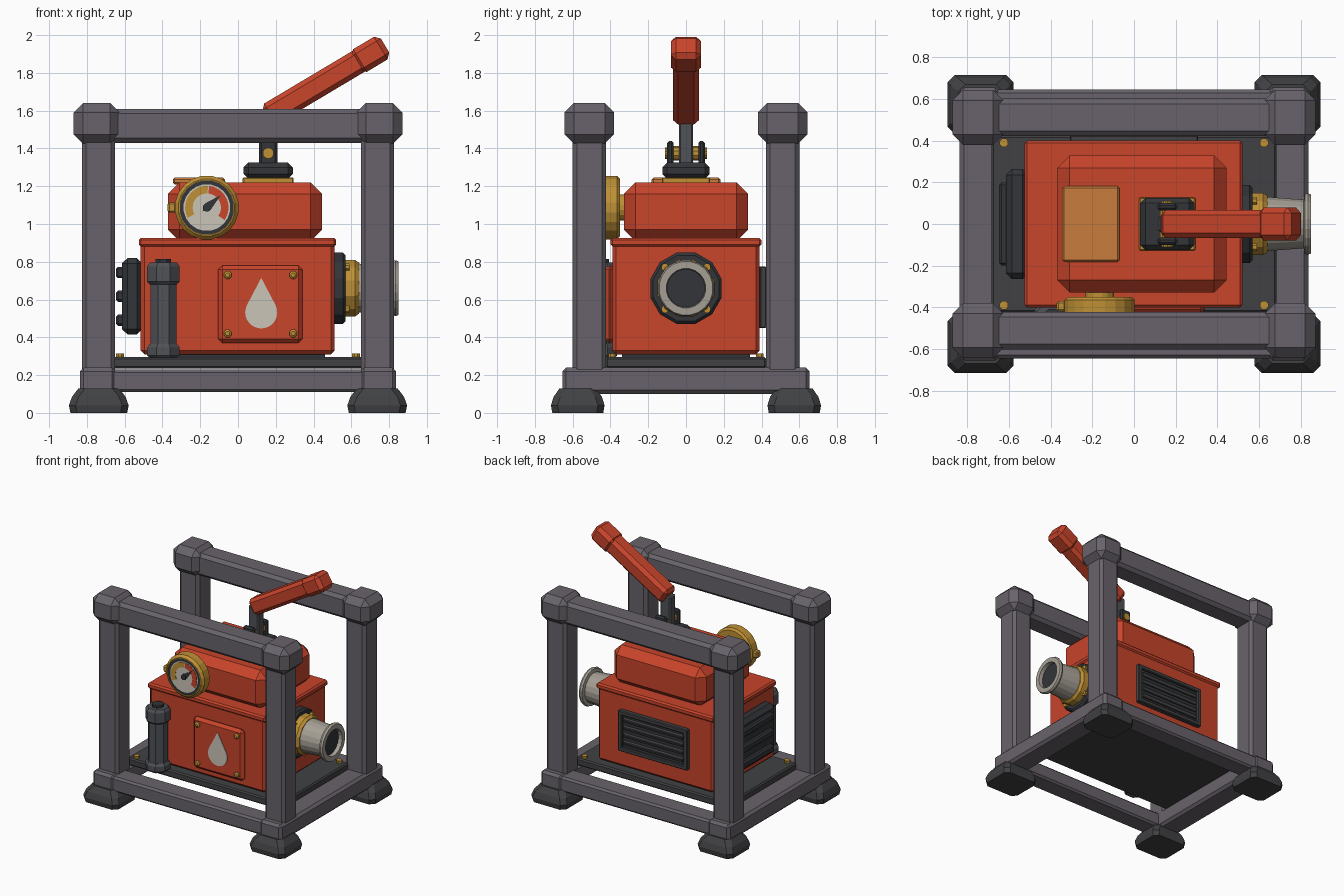
import bpy, bmesh
from math import sin, cos, pi, radians
from mathutils import Matrix, Vector

cube = bpy.data.objects.get("Cube")
if cube:
    bpy.data.objects.remove(cube, do_unlink=True)


def material(name, rgb):
    m = bpy.data.materials.new(name)
    m.use_nodes = True
    m.diffuse_color = (*rgb, 1)
    m.node_tree.nodes["Principled BSDF"].inputs["Base Color"].default_value = (*rgb, 1)
    return m


RED = material("red paint", (0.58, 0.058, 0.024))
FRAME = material("frame grey", (0.138, 0.124, 0.145))
DARK = material("dark rubber", (0.052, 0.053, 0.057))
BLACK = material("charcoal", (0.033, 0.035, 0.040))
STEEL = material("blue steel", (0.080, 0.084, 0.096))
BRASS = material("brass", (0.52, 0.28, 0.035))
COPPER = material("orange copper", (0.58, 0.20, 0.045))
PIPE = material("pale metal", (0.38, 0.35, 0.30))
CREAM = material("cream", (0.60, 0.56, 0.48))

TO_X = Matrix.Rotation(pi / 2, 4, "Y")
TO_FRONT = Matrix.Rotation(pi / 2, 4, "X")


def finish(name, bm, mat):
    bmesh.ops.recalc_face_normals(bm, faces=bm.faces)
    mesh = bpy.data.meshes.new(name)
    bm.to_mesh(mesh)
    bm.free()
    mesh.materials.append(mat)
    ob = bpy.data.objects.new(name, mesh)
    bpy.context.collection.objects.link(ob)
    return ob


def box(name, x, y, z, mat, bevel=0.01, rot=None):
    """Chamfered box from (min, max) ranges; rot turns it about its centre."""
    bm = bmesh.new()
    size = [r[1] - r[0] for r in (x, y, z)]
    centre = Vector([(r[1] + r[0]) / 2 for r in (x, y, z)])
    bmesh.ops.create_cube(bm, size=1, matrix=Matrix.Diagonal((*size, 1)))
    if bevel:
        bmesh.ops.bevel(bm, geom=bm.edges[:], offset=bevel, segments=1, affect="EDGES")
    bm.transform(Matrix.Translation(centre) @ (rot or Matrix()))
    return finish(name, bm, mat)


def skin(bm, rings):
    """Join equal rings of vertices and cap both ends."""
    for a, b in zip(rings, rings[1:]):
        for i in range(len(a)):
            j = (i + 1) % len(a)
            bm.faces.new((a[i], a[j], b[j], b[i]))
    bm.faces.new(rings[0])
    bm.faces.new(rings[-1])


def lathe(name, profile, at, mat, turn=Matrix(), sides=16):
    """Revolve (radius, height) points about an axis starting at a point."""
    bm = bmesh.new()
    angles = [2 * pi * (i + 0.5) / sides for i in range(sides)]
    skin(bm, [[bm.verts.new((r * cos(a), r * sin(a), h)) for a in angles]
              for r, h in profile])
    bm.transform(Matrix.Translation(at) @ turn)
    return finish(name, bm, mat)


def disc(name, r, h, at, mat, turn=Matrix(), sides=16):
    return lathe(name, [(r, 0), (r, h)], at, mat, turn, sides)


def plate(name, points, y, mat, depth=0.004):
    """Thin flat shape in the x-z plane, facing the front."""
    bm = bmesh.new()
    skin(bm, [[bm.verts.new((px, d, pz)) for px, pz in points] for d in (y, y - depth)])
    return finish(name, bm, mat)


def span(c, half):
    return (c - half, c + half)


# Four feet, posts, top joints and deck bolts
for sx, side in ((-1, "right"), (1, "left")):
    for sy, end in ((-1, "front"), (1, "back")):
        tag = f"{end}_{side}"
        bm = bmesh.new()
        rings = []
        for k, z in ((0.95, 0), (1, 0.04), (0.9, 0.085), (0.68, 0.13)):
            w, d, c = 0.158 * k, 0.142 * k, 0.035
            corners = [(w, c - d), (w, d - c), (w - c, d), (c - w, d),
                       (-w, d - c), (-w, c - d), (c - w, -d), (w - c, -d)]
            rings.append([bm.verts.new((sx * 0.737 + px, sy * 0.573 + py, z))
                          for px, py in corners])
        skin(bm, rings)
        finish(f"foot_{tag}", bm, DARK)
        px, py = sx * 0.738, sy * 0.512
        box(f"post_{tag}", span(px, 0.088), span(py, 0.088), (0.2, 1.5), FRAME, 0.022)
        box(f"joint_{tag}", span(px + sx * 0.011, 0.122), span(py, 0.132),
            (1.425, 1.64), FRAME, 0.05)
        disc(f"deck_bolt_{tag}", 0.022, 0.025, (sx * 0.625, sy * 0.39, 0.29), BRASS, sides=8)

# Frame rails
for s, end in ((-1, "front"), (1, "back")):
    box(f"top_beam_{end}", (-0.75, 0.75), span(s * 0.512, 0.09), (1.43, 1.61), FRAME, 0.025)
    box(f"bottom_rail_{end}", (-0.72, 0.72), span(s * 0.565, 0.08), (0.11, 0.23), FRAME, 0.015)
for s, side in ((-1, "right"), (1, "left")):
    box(f"side_rail_{side}", span(s * 0.742, 0.095), (-0.655, 0.655), (0.1, 0.24), FRAME, 0.02)
box("deck", (-0.685, 0.685), (-0.425, 0.425), (0.235, 0.295), DARK, 0.01)

# Housing
box("body", (-0.515, 0.512), (-0.39, 0.39), (0.31, 0.9), RED, 0.02)
box("body_base", (-0.46, 0.46), (-0.34, 0.34), (0.28, 0.33), BLACK, 0)
box("flange", (-0.525, 0.52), (-0.4, 0.4), (0.88, 0.927), RED, 0.012)
box("hood", (-0.37, 0.445), (-0.328, 0.328), (0.91, 1.22), RED, 0.06)
box("hood_plate", (-0.345, -0.07), (-0.182, 0.182), (1.21, 1.246), COPPER, 0.01)

# Front cover with drop mark and bolts
box("front_cover", (-0.105, 0.342), (-0.43, -0.38), (0.37, 0.78), RED, 0.022)
drop = [(0.123, 0.715)]
for i in range(19):
    a = radians(27 - i * 13)
    drop.append((0.123 + 0.085 * cos(a), 0.532 + 0.085 * sin(a)))
plate("drop_mark", drop, -0.429, CREAM, 0.006)
for x in (-0.055, 0.292):
    for z in (0.42, 0.73):
        lathe("cover_bolt", [(0.022, 0), (0.022, 0.012), (0.012, 0.02)],
              (x, -0.428, z), BRASS, TO_FRONT, 8)

# Pressure gauge
gx, gz = -0.165, 1.087
disc("gauge_neck", 0.07, 0.08, (gx, -0.3, gz), BRASS, TO_FRONT)
lathe("gauge_case", [(0.155, 0), (0.17, 0.015), (0.17, 0.08), (0.152, 0.1),
                     (0.145, 0.1), (0.145, 0.088)], (gx, -0.35, gz), BRASS, TO_FRONT, 20)
disc("gauge_rim", 0.144, 0.006, (gx, -0.438, gz), BLACK, TO_FRONT, 20)
disc("gauge_dial", 0.124, 0.004, (gx, -0.443, gz), CREAM, TO_FRONT, 20)
box("gauge_nub", (-0.372, -0.325), (-0.42, -0.37), (1.06, 1.115), BRASS, 0.01)


def arc(a, b):
    steps = [radians(a + (b - a) * i / 10) for i in range(11)]
    return ([(gx + 0.115 * cos(t), gz + 0.115 * sin(t)) for t in steps]
            + [(gx + 0.075 * cos(t), gz + 0.075 * sin(t)) for t in reversed(steps)])


plate("gauge_arc_normal", arc(208, 87), -0.446, BRASS)
plate("gauge_arc_high", arc(84, -35), -0.446, RED)
needle = [(0.1, 42), (0.024, 110), (0.03, 222), (0.024, -30)]
plate("gauge_needle", [(gx + r * cos(radians(a)), gz + r * sin(radians(a)))
                       for r, a in needle], -0.45, BLACK)
disc("gauge_hub", 0.022, 0.008, (gx, -0.449, gz), BLACK, TO_FRONT, 10)

# Canister standing by the front
lathe("canister", [(0.075, 0.02), (0.075, 0.42)], (-0.395, -0.45, 0.29), STEEL, sides=8)
for z, h in ((0.29, 0.075), (0.68, 0.115)):
    lathe("canister_cap", [(0.078, 0), (0.093, 0.015), (0.093, h - 0.02), (0.078, h)],
          (-0.395, -0.45, z), STEEL, sides=8)
disc("canister_stem", 0.045, 0.025, (-0.395, -0.45, 0.79), BLACK, sides=8)
for z in (0.42, 0.62):
    box("canister_bracket", (-0.42, -0.37), (-0.43, -0.37), span(z, 0.025), BLACK, 0)

# Outlet
oz = 0.66
lathe("outlet_flange", [(0.195, 0), (0.195, 0.05), (0.18, 0.065)],
      (0.505, 0, oz), BLACK, TO_X, 12)
lathe("outlet_collar", [(0.155, 0), (0.155, 0.055), (0.14, 0.075)],
      (0.565, 0, oz), BRASS, TO_X, 12)
lathe("outlet_pipe", [(0.132, 0), (0.118, 0.18), (0.145, 0.185), (0.15, 0.2),
                      (0.143, 0.215), (0.105, 0.215), (0.1, 0.18)],
      (0.635, 0, oz), PIPE, TO_X, 20)
disc("outlet_opening", 0.102, 0.006, (0.814, 0, oz), BLACK, TO_X, 20)
for i in range(4):
    a = pi / 4 + i * pi / 2
    disc("outlet_bolt", 0.02, 0.03, (0.56, 0.158 * cos(a), oz + 0.158 * sin(a)),
         BRASS, TO_X, 8)

# Ribbed panel on the right side
box("side_panel", (-0.615, -0.505), (-0.265, 0.265), (0.415, 0.82), BLACK, 0.03)
for z in (0.49, 0.617, 0.743):
    box("side_panel_rib", (-0.647, -0.6), (-0.2, 0.2), span(z, 0.03), BLACK, 0.012)

# Louvred vent on the back
box("vent_panel", (-0.305, 0.305), (0.38, 0.407), (0.45, 0.775), BLACK, 0.01)
for x in (-0.29, 0.29):
    box("vent_side", span(x, 0.018), (0.39, 0.426), (0.45, 0.775), DARK, 0.006)
for z in (0.467, 0.758):
    box("vent_edge", (-0.3, 0.3), (0.39, 0.426), span(z, 0.017), DARK, 0.006)
for i in range(4):
    box("vent_slat", (-0.265, 0.265), (0.39, 0.424), span(0.523 + i * 0.06, 0.016), DARK,
        0.005, Matrix.Rotation(radians(-20), 4, "X"))

# Pump base, yoke and pin
px = 0.16
box("pump_gasket", span(px, 0.135), span(0, 0.128), (1.21, 1.246), BRASS, 0.006)
box("pump_base", span(px, 0.13), span(0, 0.125), (1.24, 1.325), BLACK, 0.025)
for y in (-0.083, 0.083):
    box("yoke_cheek", span(px, 0.048), span(y, 0.018), (1.31, 1.44), BLACK, 0.012)
disc("yoke_hub", 0.038, 0.13, (px, 0.065, 1.375), BRASS, TO_FRONT, 10)
disc("yoke_pin", 0.03, 0.22, (px, 0.11, 1.375), BRASS, TO_FRONT, 10)
box("pump_rod", span(px, 0.045), span(0, 0.038), (1.31, 1.58), STEEL, 0.01)

# Lever and grip, sloping up to the left
tilt = radians(30.8)
rot = Matrix.Rotation(-tilt, 4, "Y")
for name, start, end, h, w, bev in (("lever_arm", 0, 0.62, 0.064, 0.068, 0.025),
                                    ("lever_grip", 0.55, 0.732, 0.07, 0.08, 0.027)):
    mid = (start + end) / 2
    cx, cz = 0.15 + mid * cos(tilt), 1.57 + mid * sin(tilt)
    box(name, span(cx, (end - start) / 2), span(0, w), span(cz, h), RED, bev, rot)
